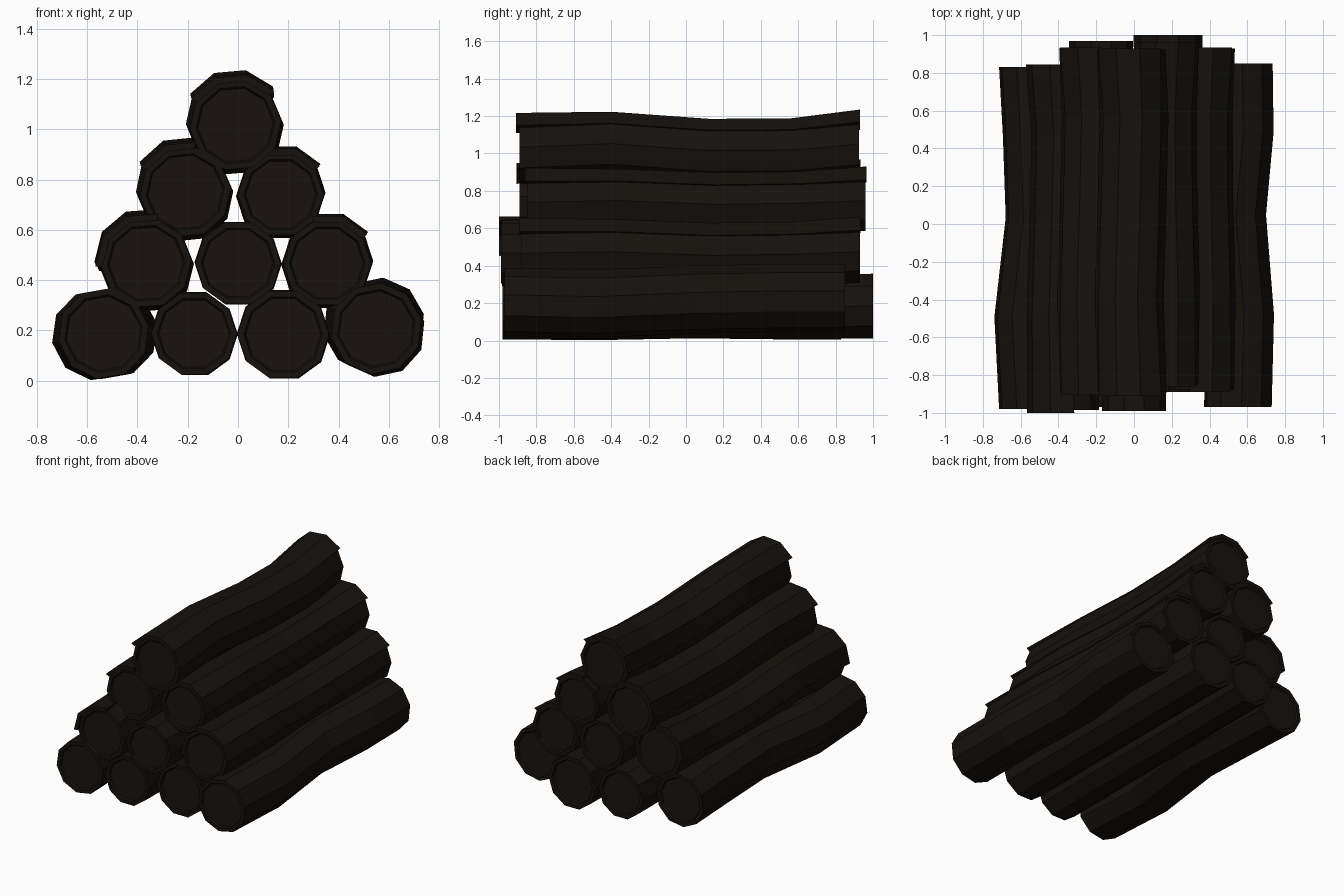
import bpy, bmesh, math
from mathutils import Vector

if "Cube" in bpy.data.objects:
    bpy.data.objects.remove(bpy.data.objects["Cube"])

SIDES = 10
STATIONS = (0, 0.27, 0.56, 0.8, 1)


def material(name, rgb):
    m = bpy.data.materials.new(name)
    m.diffuse_color = (*rgb, 1)
    m.use_nodes = True
    m.node_tree.nodes["Principled BSDF"].inputs["Base Color"].default_value = m.diffuse_color
    return m


bark = material("bark", (0.0075, 0.0055, 0.004))
wood = material("cut_wood", (0.009, 0.006, 0.0045))


def finish(bm, name, mats):
    bmesh.ops.recalc_face_normals(bm, faces=bm.faces[:])
    me = bpy.data.meshes.new(name)
    bm.to_mesh(me)
    bm.free()
    ob = bpy.data.objects.new(name, me)
    for m in mats:
        me.materials.append(m)
    bpy.context.collection.objects.link(ob)


def ring(bm, c, r, angles):
    return [bm.verts.new((c[0] + r * math.cos(a), c[1], c[2] + r * math.sin(a))) for a in angles]


def log(name, x, z, r, y0, y1, bend, turn=0, flap=None):
    """Bent ten-sided log with recessed cut ends and an optional raised bark strip."""
    angles = [math.radians(turn + 360 * i / SIDES) for i in range(SIDES)]
    centres = [Vector((x + dx, y0 + (y1 - y0) * t, z + dz)) for t, (dx, dz) in zip(STATIONS, bend)]
    inset = Vector((0, 0.012, 0))
    c0, c1 = centres[0], centres[-1]
    bm = bmesh.new()
    # recessed disc, bark rim, trunk, bark rim, recessed disc
    rings = [ring(bm, c0 + inset, r * 0.82, angles), ring(bm, c0, r * 0.86, angles)]
    rings += [ring(bm, c, r, angles) for c in centres]
    rings += [ring(bm, c1, r * 0.86, angles), ring(bm, c1 - inset, r * 0.82, angles)]
    for a, b in zip(rings, rings[1:]):
        for i in range(SIDES):
            j = (i + 1) % SIDES
            bm.faces.new((a[i], a[j], b[j], b[i]))
    for end in (rings[0], rings[-1]):
        bm.faces.new(end).material_index = 1
    finish(bm, name, (bark, wood))
    if flap:
        # loose bark strip following the trunk, lifting at its lower edges
        first, count, y_over = flap
        arc = [angles[0] + math.radians(36 * (first + k)) for k in range(count + 1)]
        bm = bmesh.new()
        loops = []
        for k, c in enumerate(centres):
            p = c + Vector((0, (-y_over if k == 0 else 0.004 if k == 4 else 0), 0))
            lift = 0.022 if k in (0, 4) else 0.008
            loops.append(ring(bm, p, r + lift, arc) + ring(bm, p, r - 0.006, arc[::-1]))
        n = len(loops[0])
        for a, b in zip(loops, loops[1:]):
            for i in range(n):
                j = (i + 1) % n
                bm.faces.new((a[i], a[j], b[j], b[i]))
        for lp in (loops[0], loops[-1]):
            for i in range(count):
                bm.faces.new((lp[i], lp[i + 1], lp[n - 2 - i], lp[n - 1 - i]))
        finish(bm, name + "_bark_strip", (bark,))


# bends: (dx, dz) of the centre line at each station
BOW_L = ((0, 0), (-0.025, -0.005), (0.035, 0.005), (0.02, 0), (0, 0))
BOW_R = ((0, 0), (0.012, -0.01), (-0.03, 0.012), (0.01, 0.02), (0.005, 0.02))
SOFT = ((0, 0), (0.004, -0.002), (-0.003, 0.003), (0.004, -0.003), (0, 0))
WAVE = ((0, 0), (-0.015, 0.02), (0, -0.018), (0.01, -0.015), (-0.005, 0.018))
WAVE_R = ((0, 0), (0.008, 0.008), (-0.005, -0.012), (-0.008, -0.006), (0.004, 0.008))

# bottom row
log("log_bottom_left", -0.535, 0.187, 0.182, -0.98, 0.83, BOW_L, 10)
log("log_bottom_mid_left", -0.175, 0.187, 0.17, -0.97, 0.97, SOFT)
log("log_bottom_mid_right", 0.18, 0.184, 0.182, -0.89, 1.0, SOFT)
log("log_bottom_right", 0.55, 0.207, 0.183, -0.97, 0.85, BOW_R, 12)
# second row
log("log_second_left", -0.365, 0.467, 0.18, -0.985, 0.84, WAVE, 4, (2, 3, 0.015))
log("log_second_middle", 0.0, 0.467, 0.17, -0.99, 0.93, SOFT)
log("log_second_right", 0.355, 0.467, 0.175, -0.88, 0.93, WAVE_R, 0, (1, 2, 0.01))
# third row
log("log_third_left", -0.21, 0.75, 0.182, -0.89, 0.93, WAVE, 6, (2, 2, 0.015))
log("log_third_right", 0.17, 0.74, 0.17, -0.85, 0.96, WAVE_R, 0, (1, 2, 0.01))
# top log
log("log_top", -0.01, 1.017, 0.183, -0.89, 0.925, WAVE, 5, (1, 3, 0.02))
